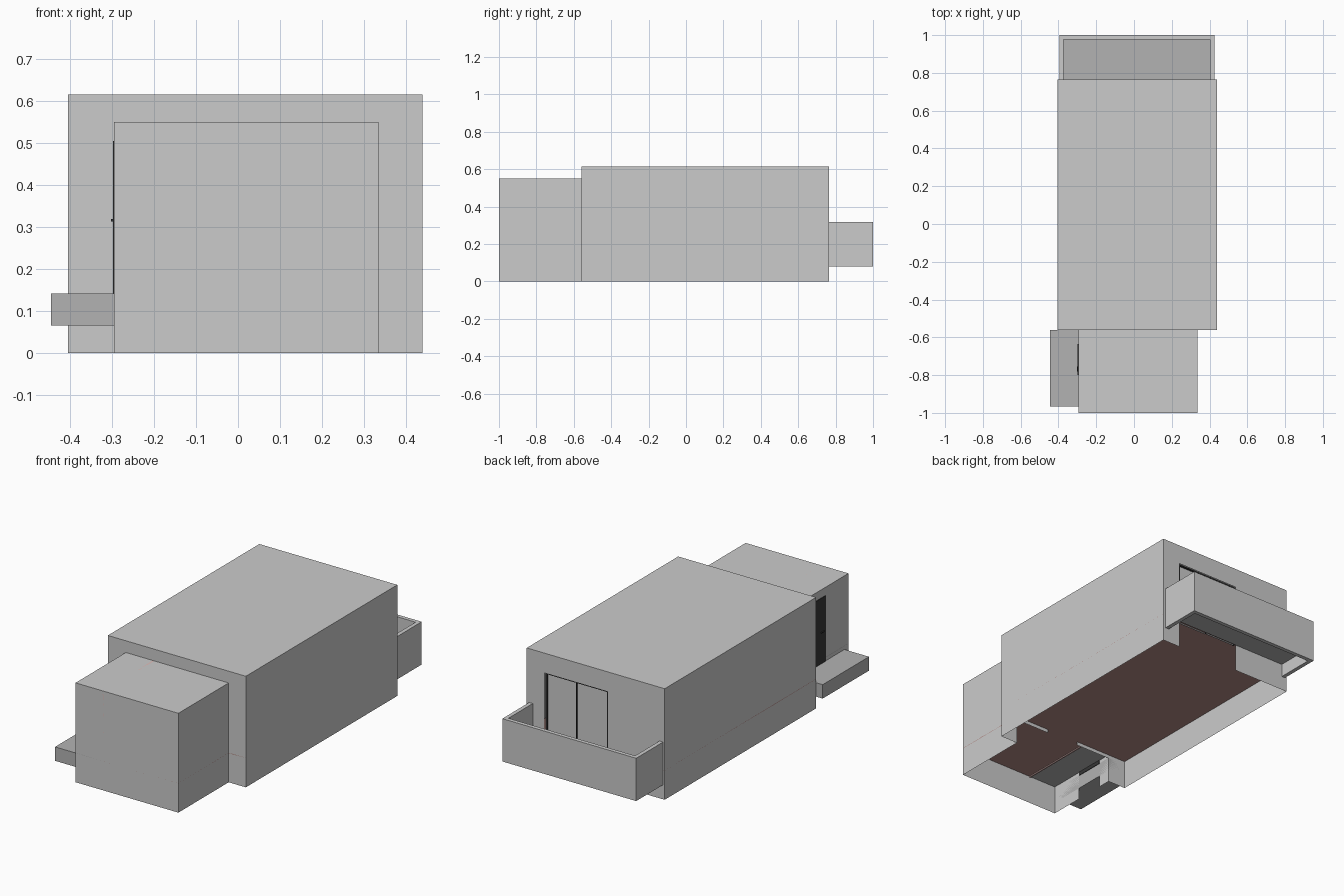
import bpy, bmesh

if "Cube" in bpy.data.objects:
    bpy.data.objects.remove(bpy.data.objects["Cube"])


def material(name, r, g, b):
    m = bpy.data.materials.new(name)
    m.diffuse_color = (r, g, b, 1)
    m.use_nodes = True
    m.node_tree.nodes["Principled BSDF"].inputs["Base Color"].default_value = m.diffuse_color
    return m


BROWN = material("brown_floor", 0.45, 0.26, 0.24)
SLATE = material("slate", 0.45, 0.45, 0.45)
BLACK = material("black", 0.04, 0.04, 0.04)
PINK = material("pink_wall", 0.75, 0.5, 0.48)


def finish(name, bm, mat=None):
    bmesh.ops.remove_doubles(bm, verts=bm.verts, dist=1e-5)
    bmesh.ops.recalc_face_normals(bm, faces=bm.faces)
    me = bpy.data.meshes.new(name)
    bm.to_mesh(me)
    bm.free()
    ob = bpy.data.objects.new(name, me)
    bpy.context.collection.objects.link(ob)
    if mat:
        me.materials.append(mat)
    return ob


def box(name, x0, x1, y0, y1, z0, z1, mat=None):
    bm = bmesh.new()
    bmesh.ops.create_cube(bm, size=1)
    for v in bm.verts:
        v.co = ((x0, x1)[v.co.x > 0], (y0, y1)[v.co.y > 0], (z0, z1)[v.co.z > 0])
    return finish(name, bm, mat)


def sheets(name, polygons):
    bm = bmesh.new()
    for p in polygons:
        bm.faces.new([bm.verts.new(c) for c in p])
    return finish(name, bm)


def at_x(x, pts):
    return [(x, a, b) for a, b in pts]


def at_y(y, pts):
    return [(a, y, b) for a, b in pts]


def rect(a0, a1, b0, b1):
    return [(a0, b0), (a1, b0), (a1, b1), (a0, b1)]


def doorway(a0, a1, h, d0, d1, dh):
    """Wall outline with a door opening that reaches the ground."""
    return [(a0, 0), (d0, 0), (d0, dh), (d1, dh), (d1, 0), (a1, 0), (a1, h), (a0, h)]


X0, X1, Y0, Y1, H = -0.405, 0.44, -0.56, 0.765, 0.615
AX0, AX1, AY, AH = -0.295, 0.335, -1.0, 0.55
FLOOR, DOOR_TOP = 0.16, 0.505

# main room: thin walls, open underneath, inner doorway towards the annex
inner_wall = [(X1, 0), (X1, H), (X0, H), (X0, 0), (AX0, 0), (AX0, 0.14), (-0.08, 0.14),
              (-0.08, DOOR_TOP), (0.12, DOOR_TOP), (0.12, 0.14), (AX1, 0.14), (AX1, 0)]
sheets("main_room_shell", [
    at_x(X0, rect(Y0, Y1, 0, H)),
    at_x(X1, rect(Y0, Y1, 0, H)),
    at_y(Y0, inner_wall),
    at_y(Y1, doorway(X0, X1, H, -0.055, 0.33, DOOR_TOP)),
    [(x, y, H) for x, y in rect(X0, X1, Y0, Y1)],
])

# annex with the entrance opening
sheets("annex_shell", [
    at_x(AX0, doorway(AY, Y0, AH, -0.80, -0.635, DOOR_TOP)),
    at_x(AX1, rect(AY, Y0, 0, AH)),
    at_y(AY, rect(AX0, AX1, 0, AH)),
    [(x, y, AH) for x, y in rect(AX0, AX1, AY, Y0)],
])

# floors and partition
T = 0.004
box("main_floor", X0, X1, Y0, Y1, FLOOR, FLOOR + T, BROWN)
box("annex_floor", -0.125, AX1, AY, Y0, FLOOR, FLOOR + T, BROWN)
box("entrance_floor", AX0, -0.125, AY, Y0, FLOOR, FLOOR + T, SLATE)
box("annex_partition", -0.129, -0.121, AY, Y0, FLOOR - 0.005, AH, PINK)

# entrance step, door and knob
box("entrance_step", -0.445, AX0, -0.965, Y0, 0.065, 0.142, SLATE)
box("entrance_door", -0.298, -0.292, -0.80, -0.635, 0.14, DOOR_TOP, BLACK)
box("door_handle", -0.303, -0.298, -0.78, -0.755, 0.313, 0.319, BLACK)

# balcony railing: U-shaped profile pulled up
bm = bmesh.new()
u = [(-0.395, Y1), (-0.395, 1.0), (0.425, 1.0), (0.425, Y1),
     (0.403, Y1), (0.403, 0.978), (-0.373, 0.978), (-0.373, Y1)]
face = bm.faces.new([bm.verts.new((x, y, 0.08)) for x, y in u])
top = bmesh.ops.extrude_face_region(bm, geom=[face])["geom"]
bmesh.ops.translate(bm, vec=(0, 0, 0.237),
                    verts=[g for g in top if isinstance(g, bmesh.types.BMVert)])
if not face.is_valid or all(len(e.link_faces) == 2 for e in bm.edges) is False:
    bmesh.ops.holes_fill(bm, edges=[e for e in bm.edges if len(e.link_faces) == 1], sides=0)
finish("balcony_railing", bm)
box("balcony_floor", -0.373, 0.403, Y1, 0.978, 0.153, 0.153 + T, SLATE)

# sliding balcony doors, set slightly back, in a dark frame
for i, (x0, x1) in enumerate([(-0.047, 0.139), (0.141, 0.32)]):
    y = Y1 - 0.012 - 0.004 * i
    box(f"sliding_door_{i + 1}", x0, x1, y - 0.004, y, 0.155, DOOR_TOP - 0.006)
for name, x0, x1, z0, z1 in [("frame_right", -0.055, -0.047, 0.155, DOOR_TOP),
                             ("frame_left", 0.32, 0.33, 0.155, DOOR_TOP),
                             ("frame_middle", 0.138, 0.142, 0.155, DOOR_TOP),
                             ("frame_top", -0.055, 0.33, DOOR_TOP - 0.006, DOOR_TOP)]:
    box(name, x0, x1, Y1 - 0.018, Y1 - 0.006, z0, z1, BLACK)
